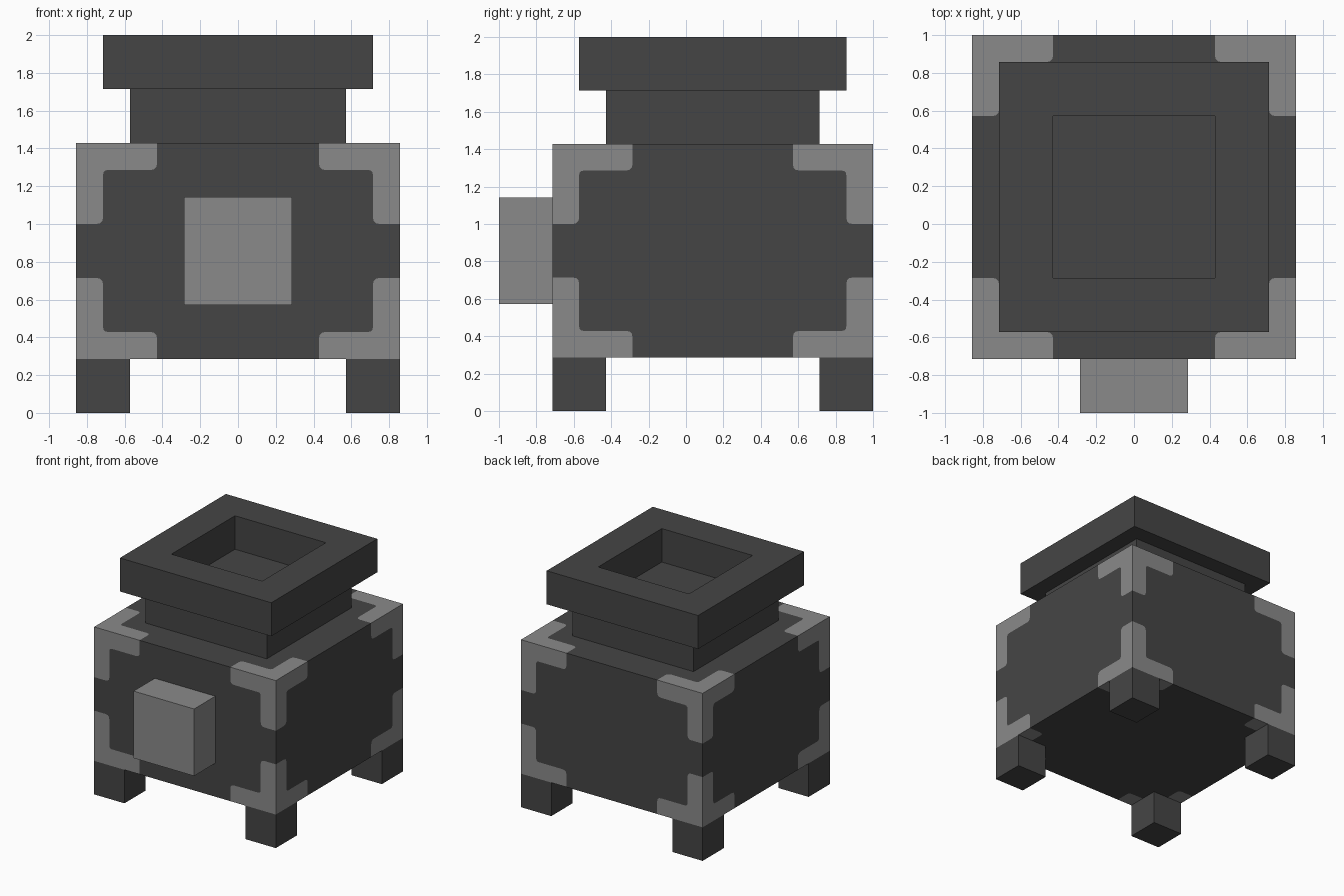
import bpy, bmesh
from mathutils import Vector

if "Cube" in bpy.data.objects:
    bpy.data.objects.remove(bpy.data.objects["Cube"])

U = 1 / 7          # block unit
YC = U             # centre of the pot along y


def material(name, value):
    m = bpy.data.materials.new(name)
    m.diffuse_color = (value, value, value, 1)
    m.use_nodes = True
    m.node_tree.nodes["Principled BSDF"].inputs["Base Color"].default_value = m.diffuse_color
    return m


DARK = material("dark grey", 0.06)
LIGHT = material("light grey", 0.255)


def finish(name, bm, *mats):
    bmesh.ops.remove_doubles(bm, verts=bm.verts, dist=1e-5)
    bmesh.ops.recalc_face_normals(bm, faces=bm.faces)
    mesh = bpy.data.meshes.new(name)
    bm.to_mesh(mesh)
    bm.free()
    for m in mats:
        mesh.materials.append(m)
    obj = bpy.data.objects.new(name, mesh)
    bpy.context.collection.objects.link(obj)


def box(name, lo, hi, mat):
    """Box between two corners given in block units."""
    bm = bmesh.new()
    bmesh.ops.create_cube(bm, size=1)
    for v in bm.verts:
        v.co = Vector([(l + h) / 2 + c * (h - l) for l, h, c in zip(lo, hi, v.co)]) * U
    finish(name, bm, mat)


def rounded(path, radii):
    """Replace the inner points of a path by short arcs."""
    out = [path[0]]
    for a, p, b, r in zip(path, path[1:], path[2:], radii):
        s = p + (a - p).normalized() * r
        e = p + (b - p).normalized() * r
        for t in (0, 0.33, 0.67, 1):
            out.append(s * (1 - t) ** 2 + p * 2 * t * (1 - t) + e * t * t)
    return out + [path[-1]]


# Body: each side is one dark panel with four inset L-shaped corner guards
curve = rounded([Vector(p) * U for p in ((3, 0), (3, 1), (1, 1), (1, 3), (0, 3))],
                [0.035, 0.025, 0.035])
half = (6 * U, 6 * U, 4 * U)
centre = Vector((0, YC, 6 * U))
bm = bmesh.new()


def add_face(points, axis, side, index):
    verts = []
    for u, v in points:
        co = Vector((0, 0, 0))
        co[axis] = side * half[axis]
        co[(axis + 1) % 3], co[(axis + 2) % 3] = u, v
        verts.append(bm.verts.new(co + centre))
    bm.faces.new(verts).material_index = index


for axis in range(3):
    a, b = half[(axis + 1) % 3], half[(axis + 2) % 3]
    for side in (-1, 1):
        panel = []
        for su, sv in ((1, 1), (-1, 1), (-1, -1), (1, -1)):
            edge = [(su * (a - p.x), sv * (b - p.y)) for p in curve]
            add_face([(su * a, sv * b)] + edge, axis, side, 1)
            panel += edge[::-1] if su * sv > 0 else edge
        add_face(panel, axis, side, 0)
finish("body", bm, DARK, LIGHT)

# Neck, whose top is the floor of the opening
box("neck", (-4, -3, 10), (4, 5, 12), DARK)

# Rim: square ring swept from a rectangular section
bm = bmesh.new()
loops = []
for sx, sy in ((1, 1), (-1, 1), (-1, -1), (1, -1)):
    loops.append([bm.verts.new((sx * r * U, sy * r * U + YC, z * U))
                  for r, z in ((5, 12), (5, 14), (3, 14), (3, 12))])
for i in range(4):
    for j in range(4):
        k, n = (i + 1) % 4, (j + 1) % 4
        bm.faces.new((loops[i][j], loops[k][j], loops[k][n], loops[i][n]))
finish("rim", bm, DARK)

# Front block
box("front_block", (-2, -7, 4), (2, -5, 8), LIGHT)

# Legs
for xn, x in (("left", -6), ("right", 4)):
    for yn, y in (("front", -5), ("back", 5)):
        box(f"{yn}_{xn}_leg", (x, y, 0), (x + 2, y + 2, 2), DARK)
